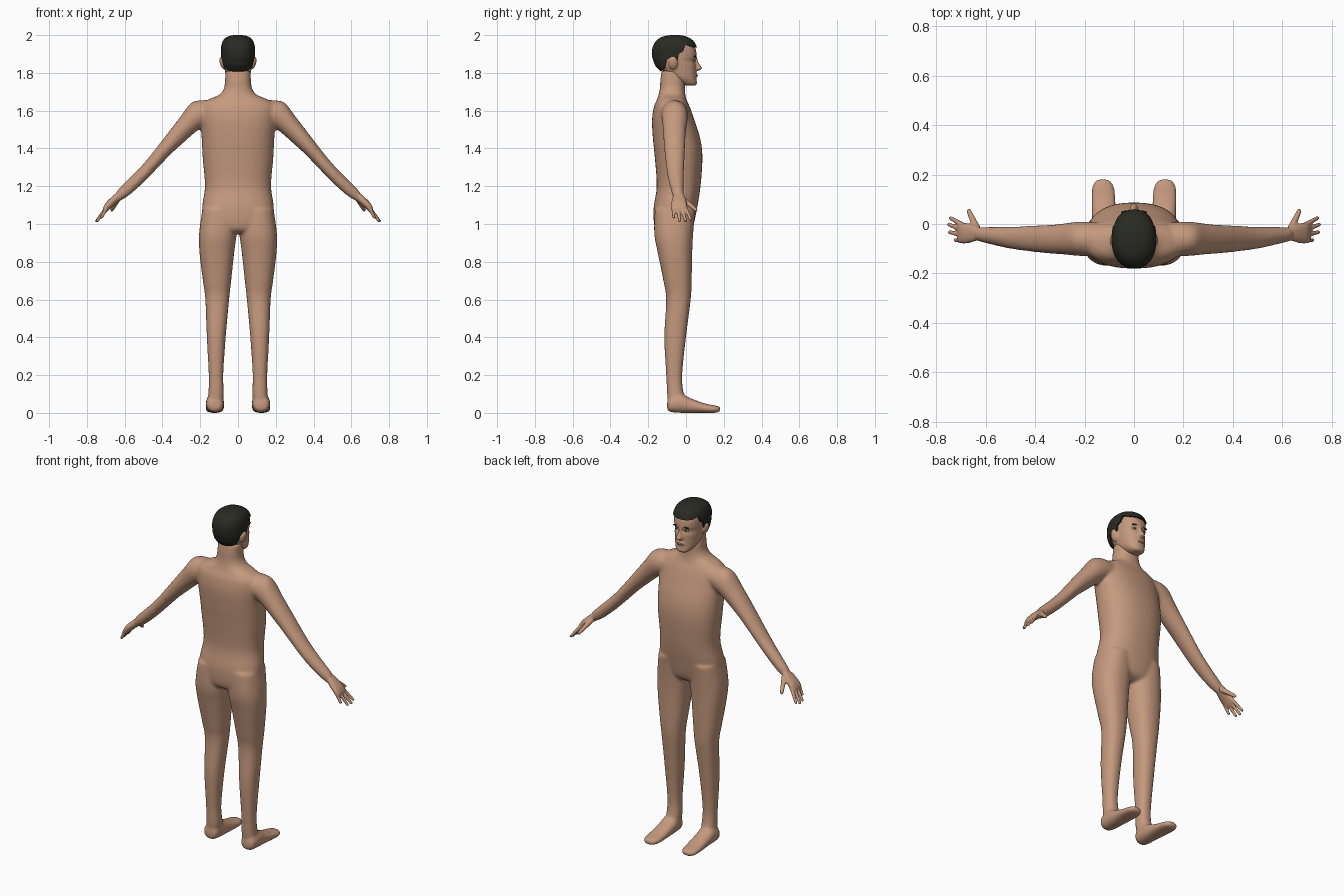
import bpy, bmesh, math
from mathutils import Matrix, Vector

cube = bpy.data.objects.get("Cube")
if cube:
    bpy.data.objects.remove(cube, do_unlink=True)


def material(name, rgb):
    mat = bpy.data.materials.new(name)
    mat.use_nodes = True
    mat.diffuse_color = (*rgb, 1)
    mat.node_tree.nodes["Principled BSDF"].inputs["Base Color"].default_value = (*rgb, 1)
    return mat


skin = material("skin", (0.56, 0.32, 0.21))
dark = material("dark_hair", (0.022, 0.023, 0.016))
lip = material("lip", (0.45, 0.21, 0.14))
white = material("eye_white", (0.6, 0.56, 0.5))
iris = material("iris_brown", (0.03, 0.02, 0.015))


def spline(rows, steps=5):
    """Catmull-Rom resampling of a list of section rows."""
    out = []
    for i in range(len(rows) - 1):
        quad = [rows[max(i - 1, 0)], rows[i], rows[i + 1], rows[min(i + 2, len(rows) - 1)]]
        for k in range(steps):
            t = k / steps
            out.append([b + t / 2 * (c - a + t * (2 * a - 5 * b + 4 * c - d + t * (3 * (b - c) + d - a)))
                        for a, b, c, d in zip(*quad)])
    return out + [list(rows[-1])]


def loft(bm, axis, rows, sides=(1,), power=2.3, n=40):
    """Skin rounded sections; a row is position along axis, then the section's two spans."""
    for side in sides:
        rings = []
        for t, a0, a1, b0, b1 in spline(rows):
            ring = []
            for k in range(n):
                c, s = math.cos(math.tau * k / n), math.sin(math.tau * k / n)
                a = (a0 + a1) / 2 + (a1 - a0) / 2 * math.copysign(abs(c) ** (2 / power), c)
                b = (b0 + b1) / 2 + (b1 - b0) / 2 * math.copysign(abs(s) ** (2 / power), s)
                x, y, z = {"x": (t, a, b), "y": (a, t, b), "z": (a, b, t)}[axis]
                ring.append(bm.verts.new((x * side, y, z)))
            rings.append(ring)
        for lo, hi in zip(rings, rings[1:]):
            for k in range(n):
                bm.faces.new((lo[k], lo[k - 1], hi[k - 1], hi[k]))
        bm.faces.new(rings[0])
        bm.faces.new(rings[-1][::-1])


def ellipsoid(bm, centre, radii, tilt=0.0, sides=(1,)):
    for side in sides:
        place = (Matrix.Diagonal((side, 1, 1, 1)) @ Matrix.Translation(centre)
                 @ Matrix.Rotation(tilt, 4, "Y") @ Matrix.Diagonal((*radii, 1)))
        bmesh.ops.create_uvsphere(bm, u_segments=24, v_segments=14, radius=1, matrix=place)


def finger(bm, start, end, r0, r1):
    for side in (1, -1):
        a, b = (Vector((p[0] * side, p[1], p[2])) for p in (start, end))
        place = Matrix.Translation((a + b) / 2) @ (b - a).to_track_quat("Z", "Y").to_matrix().to_4x4()
        bmesh.ops.create_cone(bm, cap_ends=True, segments=16, radius1=r0, radius2=r1,
                              depth=(b - a).length, matrix=place)
        bmesh.ops.create_uvsphere(bm, u_segments=16, v_segments=10, radius=r1,
                                  matrix=Matrix.Translation(b))


def finish(bm, name, mat, voxel=0, smooth=0, cutter=None):
    """Turn the parts into one object, fusing or trimming them if asked."""
    bmesh.ops.recalc_face_normals(bm, faces=bm.faces)
    mesh = bpy.data.meshes.new(name)
    bm.to_mesh(mesh)
    bm.free()
    obj = bpy.data.objects.new(name, mesh)
    bpy.context.collection.objects.link(obj)
    if voxel:
        remesh = obj.modifiers.new("fuse", "REMESH")
        remesh.mode, remesh.voxel_size = "VOXEL", voxel
        relax = obj.modifiers.new("relax", "SMOOTH")
        relax.factor, relax.iterations = 0.5, smooth
    if cutter:
        trim = obj.modifiers.new("trim", "BOOLEAN")
        trim.operation, trim.solver, trim.object = "INTERSECT", "EXACT", cutter
    if obj.modifiers:
        graph = bpy.context.evaluated_depsgraph_get()
        obj.data = bpy.data.meshes.new_from_object(obj.evaluated_get(graph))
        obj.modifiers.clear()
    obj.data.name = name
    obj.data.materials.clear()
    obj.data.materials.append(mat)
    for face in obj.data.polygons:
        face.use_smooth = True
        face.material_index = 0
    obj.data.set_sharp_from_angle(angle=math.radians(50))
    return obj


both = (1, -1)

# Body: neck and torso, legs, feet and arms fused into one skin
body = bmesh.new()
torso = [(.95, .08, -.13, 0), (.98, .17, -.165, .035), (1.08, .19, -.172, .058),
         (1.2, .175, -.155, .077), (1.35, .187, -.165, .087), (1.45, .192, -.175, .076),
         (1.55, .198, -.18, .045), (1.62, .198, -.17, .02), (1.655, .165, -.155, .004),
         (1.685, .098, -.145, -.004), (1.72, .074, -.138, -.006), (1.76, .069, -.136, -.006),
         (1.81, .065, -.13, -.02)]
loft(body, "z", [(z, -w, w, b, f) for z, w, b, f in torso])
loft(body, "z", [(.03, .085, .16, -.09, 0), (.1, .075, .157, -.1, -.012), (.2, .078, .155, -.105, -.02),
                 (.4, .065, .165, -.115, 0), (.6, .047, .173, -.105, .025), (.7, .036, .186, -.12, .03),
                 (.85, .02, .204, -.15, .033), (.95, .008, .206, -.168, .038),
                 (1.08, .01, .188, -.165, .05)], both)
loft(body, "y", [(-.1, .1, .145, .02, .06), (-.085, .08, .165, .005, .085), (-.03, .073, .17, 0, .1),
                 (.03, .073, .17, 0, .075), (.1, .074, .173, 0, .05), (.15, .08, .17, 0, .04),
                 (.175, .095, .155, .004, .035), (.182, .11, .14, .012, .03)], both)
loft(body, "x", [(.14, -.13, .005, 1.53, 1.655), (.2, -.13, .01, 1.505, 1.655), (.25, -.127, .007, 1.465, 1.64),
                 (.3, -.122, 0, 1.42, 1.575), (.36, -.118, -.004, 1.365, 1.497),
                 (.485, -.103, -.01, 1.235, 1.337), (.57, -.085, -.011, 1.157, 1.247),
                 (.63, -.07, -.013, 1.118, 1.188), (.65, -.065, -.015, 1.11, 1.16)], both, 2.0)
finish(body, "body", skin, .008, 10)

# Hands: palm, four fingers and thumb
hands = bmesh.new()
loft(hands, "x", [(.61, -.062, -.02, 1.14, 1.19), (.64, -.068, -.008, 1.113, 1.168),
                  (.67, -.077, .002, 1.087, 1.142), (.7, -.078, .005, 1.06, 1.112),
                  (.715, -.07, -.003, 1.055, 1.085)], both)
for root_y, tip in [(-.004, (.742, .024, 1.025)), (-.025, (.749, -.002, 1.016)),
                    (-.046, (.745, -.033, 1.018)), (-.067, (.722, -.065, 1.036))]:
    finger(hands, (.692, root_y, 1.09), tip, .0105, .008)
finger(hands, (.635, -.02, 1.135), (.668, .052, 1.075), .016, .0095)
finish(hands, "hands", skin, .004, 4)

# Head: skull, nose, mouth mound and ears
skull = [(1.733, .025, .0, .048), (1.745, .043, -.03, .058), (1.775, .061, -.08, .054),
         (1.81, .069, -.12, .054), (1.84, .075, -.15, .054), (1.865, .078, -.161, .048),
         (1.886, .08, -.167, .056), (1.93, .081, -.165, .05), (1.965, .069, -.143, .028),
         (1.983, .045, -.11, -.007), (1.99, .015, -.07, -.04)]
head = bmesh.new()
loft(head, "z", [(z, -w, w, b, f) for z, w, b, f in skull])
loft(head, "z", [(1.89, -.008, .008, .03, .057), (1.86, -.009, .009, .03, .064),
                 (1.828, -.017, .017, .03, .083), (1.818, -.017, .017, .03, .08),
                 (1.81, -.01, .01, .03, .062)], power=2)
ellipsoid(head, (0, .046, 1.787), (.03, .014, .018))
ellipsoid(head, (.08, -.068, 1.853), (.016, .025, .036), math.radians(15), both)
finish(head, "head", skin, .004, 4)

# Hair: a larger skull trimmed along the hairline
profile = [(-.25, 1.8), (-.14, 1.8), (-.11, 1.825), (-.1, 1.87), (-.075, 1.888), (-.062, 1.862),
           (-.045, 1.865), (-.038, 1.9), (-.015, 1.915), (-.003, 1.948), (.03, 1.936),
           (.1, 1.93), (.1, 2.05), (-.25, 2.05)]
block = bmesh.new()
face = block.faces.new([block.verts.new((-.2, y, z)) for y, z in profile])
moved = bmesh.ops.extrude_face_region(block, geom=[face])["geom"]
bmesh.ops.translate(block, vec=(.4, 0, 0), verts=[v for v in moved if isinstance(v, bmesh.types.BMVert)])
cutter = finish(block, "hairline_cutter", dark)
cutter.hide_render = True
hair = bmesh.new()
loft(hair, "z", [(z + .01 * (z - 1.87) / .12, -w - .009, w + .009, b - .012, f + .008)
                 for z, w, b, f in skull])
finish(hair, "hair", dark, cutter=cutter)
bpy.data.objects.remove(cutter, do_unlink=True)

# Face details: brows, eyes, irises and lips
for name, mat, centre, radii, tilt, sides in [
        ("eyebrows", dark, (.034, .047, 1.887), (.019, .007, .0045), .12, both),
        ("eyes", white, (.032, .04, 1.866), (.013, .008, .006), 0, both),
        ("irises", iris, (.032, .0445, 1.866), (.006, .005, .0055), 0, both),
        ("lips", lip, (0, .054, 1.786), (.022, .009, .006), 0, (1,))]:
    part = bmesh.new()
    ellipsoid(part, centre, radii, tilt, sides)
    finish(part, name, mat)
